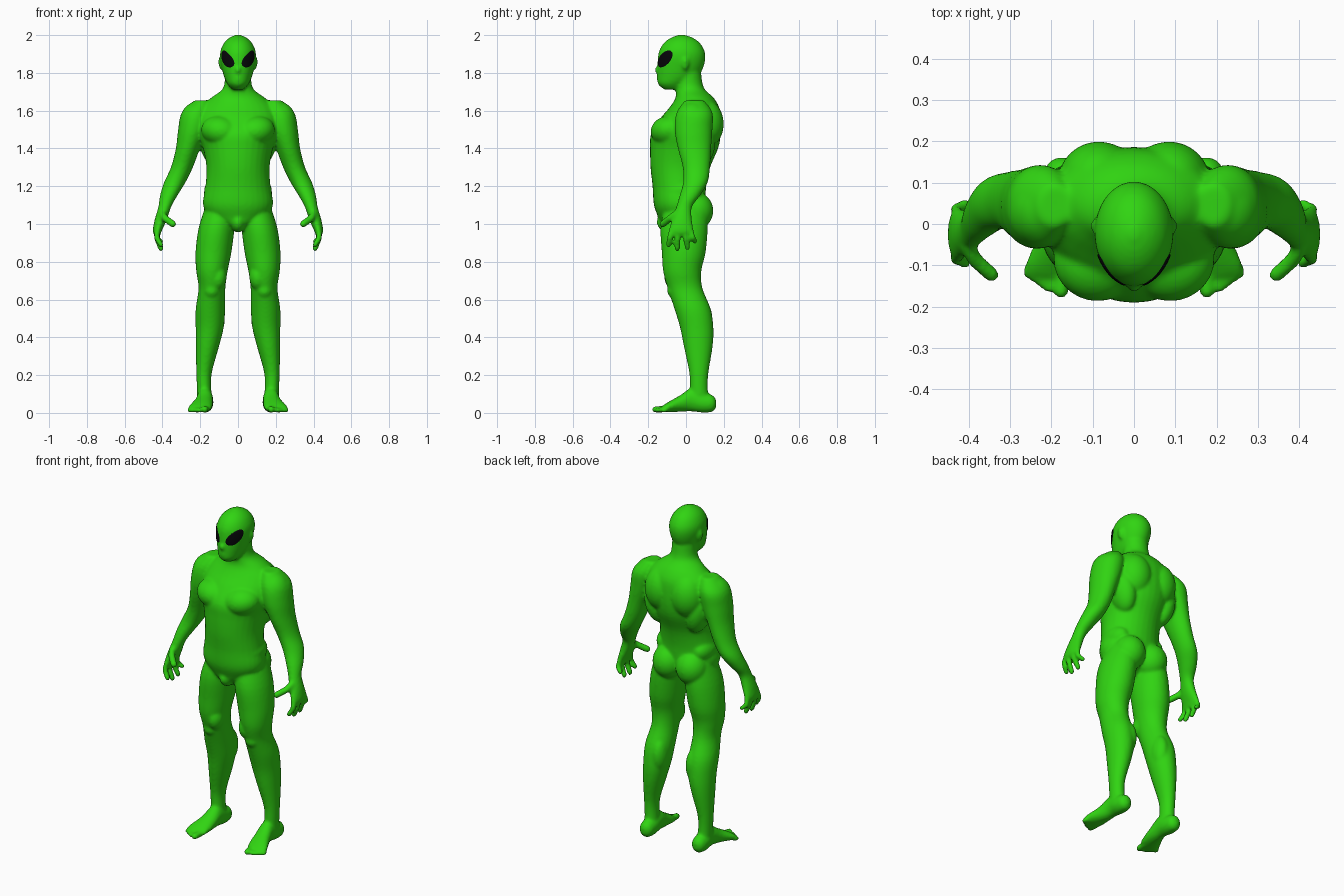
import bpy
import bmesh
from math import sin, cos, pi, radians
from mathutils import Matrix, Vector
from mathutils.bvhtree import BVHTree

old = bpy.data.objects.get("Cube")
if old:
    bpy.data.objects.remove(old, do_unlink=True)


def make_material(name, color, roughness):
    mat = bpy.data.materials.new(name)
    mat.use_nodes = True
    mat.diffuse_color = color
    shader = mat.node_tree.nodes["Principled BSDF"]
    shader.inputs["Base Color"].default_value = color
    shader.inputs["Roughness"].default_value = roughness
    return mat


green = make_material("skin green", (0.03, 0.66, 0.006, 1), 0.6)
black = make_material("eye black", (0.002, 0.002, 0.003, 1), 0.5)


def finish(name, bm, mat):
    bmesh.ops.recalc_face_normals(bm, faces=bm.faces)
    mesh = bpy.data.meshes.new(name)
    bm.to_mesh(mesh)
    bm.free()
    mesh.materials.append(mat)
    for poly in mesh.polygons:
        poly.use_smooth = True
    obj = bpy.data.objects.new(name, mesh)
    bpy.context.collection.objects.link(obj)
    return obj


def spline(rows, steps=4):
    """Smoothly interpolate a list of section rows."""
    rows = [Vector(r) for r in rows]
    result = []
    for i in range(len(rows) - 1):
        a, b = rows[i], rows[i + 1]
        before, after = rows[max(i - 1, 0)], rows[min(i + 2, len(rows) - 1)]
        for s in range(steps):
            t = s / steps
            result.append(0.5 * (2 * a + (b - before) * t
                                 + (2 * before - 5 * a + 4 * b - after) * t ** 2
                                 + (3 * a - before - 3 * b + after) * t ** 3))
    return result + [rows[-1]]


def ellipse(center, u, v, sides):
    angles = [2 * pi * k / sides for k in range(sides)]
    return [center + u * cos(a) + v * sin(a) for a in angles]


def bridge(bm, sections, side):
    """Join rings of points into a closed shell, mirrored when side is -1."""
    rings = [[bm.verts.new((p.x * side, p.y, p.z)) for p in ring]
             for ring in sections]
    for low, high in zip(rings, rings[1:]):
        for k in range(len(low)):
            bm.faces.new((low[k - 1], low[k], high[k], high[k - 1]))
    bm.faces.new(rings[0])
    bm.faces.new(rings[-1])


def loft(bm, rows, side=1, along_y=False):
    """Tube through elliptical sections (x, y, z, radius, radius)."""
    second = Vector((0, 0, 1)) if along_y else Vector((0, 1, 0))
    bridge(bm, [ellipse(Vector((x, y, z)), Vector((ru, 0, 0)), second * rv, 32)
                for x, y, z, ru, rv in spline(rows)], side)


def blob(bm, center, radii, side=1, tilt=0):
    """Ellipsoid for a muscle or other soft mass."""
    place = (Matrix.Translation(center) @ Matrix.Rotation(radians(tilt), 4, "Y")
             @ Matrix.Diagonal((*radii, 1)))
    sections = []
    for i in range(17):
        a = pi * (i + .2) / 16.4
        ring = ellipse(Vector((0, 0, -cos(a))), Vector((sin(a), 0, 0)),
                       Vector((0, sin(a), 0)), 28)
        sections.append([place @ p for p in ring])
    bridge(bm, sections, side)


def digit(bm, points, radius, side):
    """Finger or toe: a round tube with a rounded tip."""
    path = spline(points)
    along = (path[-1] - path[0]).normalized()
    u = along.orthogonal().normalized() * radius
    v = along.cross(u)
    sections = [ellipse(p, u, v, 14) for p in path]
    for a in (radians(30), radians(60), radians(82)):
        tip = path[-1] + along * radius * sin(a)
        sections.append(ellipse(tip, u * cos(a), v * cos(a), 14))
    bridge(bm, sections, side)


body = bmesh.new()

# Torso and neck
loft(body, [
    (0, -.06, .98, .03, .07), (0, -.035, 1.03, .14, .11),
    (0, -.035, 1.1, .185, .135), (0, -.035, 1.2, .172, .142),
    (0, -.03, 1.3, .167, .158), (0, -.01, 1.4, .185, .18),
    (0, 0, 1.48, .21, .185), (0, .025, 1.56, .215, .16),
    (0, .045, 1.62, .195, .13), (0, .045, 1.67, .14, .1),
    (0, .02, 1.72, .078, .075), (0, .01, 1.8, .07, .07)])

# Head
loft(body, [
    (0, -.065, 1.712, .03, .05), (0, -.07, 1.74, .056, .078),
    (0, -.045, 1.78, .074, .108), (0, -.03, 1.83, .087, .122),
    (0, -.023, 1.88, .095, .126), (0, -.022, 1.92, .092, .119),
    (0, -.022, 1.96, .073, .094), (0, -.022, 1.987, .044, .056),
    (0, -.022, 2.002, .01, .012)])
blob(body, (0, -.147, 1.815), (.014, .02, .02))      # nose
blob(body, (0, -.139, 1.772), (.026, .016, .009))    # lips
blob(body, (0, -.09, 1.01), (.04, .065, .055))       # groin

for side in (1, -1):
    # Arm and palm
    loft(body, [
        (.19, .045, 1.655, .04, .05), (.22, .045, 1.59, .078, .095),
        (.238, .04, 1.5, .079, .1), (.265, .045, 1.4, .064, .088),
        (.297, .055, 1.3, .058, .072), (.335, .05, 1.22, .057, .065),
        (.367, .02, 1.15, .046, .054), (.388, -.01, 1.09, .034, .042),
        (.41, -.022, 1.02, .032, .054), (.427, -.025, .965, .024, .066),
        (.427, -.025, .94, .016, .06)], side)
    # Fingers and thumb
    for y, tip_y, tip_z in ((-.076, -.092, .89), (-.042, -.046, .87),
                            (-.008, .008, .875), (.024, .046, .91)):
        digit(body, [(.424, y, .97), (.43, (y + tip_y) / 2, .93),
                     (.408, tip_y, tip_z)], .0155, side)
    digit(body, [(.402, -.05, 1.055), (.385, -.085, 1.03),
                 (.345, -.122, 1.0)], .019, side)
    # Leg
    loft(body, [
        (.09, .0, 1.1, .08, .11), (.113, -.01, .98, .095, .125),
        (.13, -.012, .85, .095, .116), (.138, -.02, .75, .083, .101),
        (.138, -.005, .66, .071, .092), (.146, .035, .55, .078, .096),
        (.15, .057, .45, .074, .088), (.162, .065, .35, .061, .076),
        (.179, .068, .22, .042, .052), (.18, .068, .14, .038, .047),
        (.175, .07, .06, .04, .05)], side)
    # Foot
    loft(body, [
        (.175, .16, .05, .015, .02), (.175, .14, .05, .038, .044),
        (.175, .09, .055, .045, .054), (.175, .03, .07, .043, .062),
        (.183, -.03, .05, .05, .044), (.2, -.095, .03, .062, .027),
        (.206, -.125, .02, .055, .017)], side, along_y=True)
    digit(body, [(.17, -.11, .021), (.176, -.163, .018)], .018, side)
    for k in range(4):
        digit(body, [(.2 + k * .017, -.1, .018),
                     (.206 + k * .017, -.155 + k * .012, .014)], .013, side)
    # Chest, shoulder and back muscles
    blob(body, (.088, -.085, 1.49), (.108, .102, .082), side, -12)
    blob(body, (.235, .035, 1.56), (.07, .085, .09), side, -25)
    blob(body, (.085, .1, 1.53), (.1, .1, .13), side)
    blob(body, (.14, .07, 1.43), (.065, .085, .13), side, 12)
    blob(body, (.09, .05, 1.64), (.11, .075, .04), side, 22)
    # Buttock, flank, thigh, knee and calf
    blob(body, (.078, .05, 1.07), (.09, .095, .1), side)
    blob(body, (.12, -.02, 1.17), (.06, .1, .07), side)
    blob(body, (.105, -.06, .72), (.045, .055, .07), side)
    blob(body, (.14, -.05, .65), (.045, .05, .05), side)
    blob(body, (.115, .08, .5), (.045, .06, .1), side)
    # Ear
    blob(body, (.09, -.005, 1.85), (.014, .02, .036), side, 8)

skin = finish("body", body, green)

# Fuse the masses into one continuous skin
fuse = skin.modifiers.new("fuse", "REMESH")
fuse.mode = "VOXEL"
fuse.voxel_size = 0.008
fuse.use_smooth_shade = True
soften = skin.modifiers.new("soften", "SMOOTH")
soften.factor = 0.5
soften.iterations = 7
bpy.context.view_layer.update()
surface = BVHTree.FromObject(skin, bpy.context.evaluated_depsgraph_get())

# Eyes: thin oval plates wrapped onto the head
tilt = radians(38)
rings, segments = 8, 40
for side, name in ((1, "left_eye"), (-1, "right_eye")):
    eye = bmesh.new()
    grid = []
    for r in range(rings + 1):
        ring = []
        for k in range(segments if r else 1):
            a = 2 * pi * k / segments
            u = .062 * cos(a) * r / rings
            v = .035 * sin(a) * r / rings
            turn = radians(37) + (u * cos(tilt) - v * sin(tilt)) / .105
            z = 1.874 + u * sin(tilt) + v * cos(tilt)
            out = Vector((side * sin(turn), -cos(turn), 0))
            center = Vector((0, -.03, z))
            hit = surface.ray_cast(center + out, -out)[0]
            lift = .003 if r < rings else -.002
            ring.append(eye.verts.new(hit + out * lift))
        grid.append(ring)
    for k in range(segments):
        eye.faces.new((grid[0][0], grid[1][k - 1], grid[1][k]))
        for inner, outer in zip(grid[1:], grid[2:]):
            eye.faces.new((inner[k - 1], outer[k - 1], outer[k], inner[k]))
    plate = finish(name, eye, black)
    # Face the plate outward
    if plate.data.polygons[0].normal.y > 0:
        plate.data.flip_normals()
